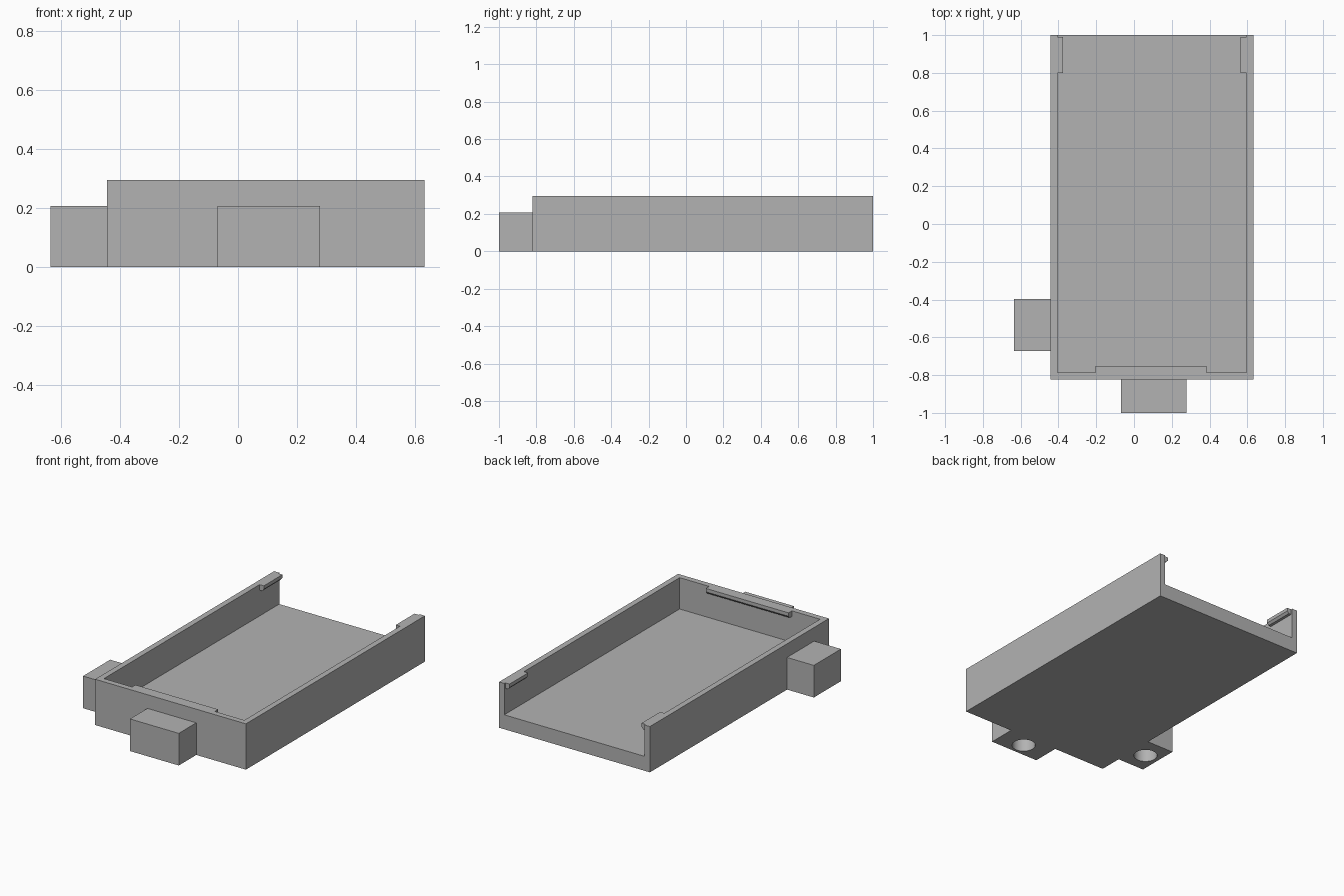
import bpy
import bmesh
import math
from mathutils import Vector

old = bpy.data.objects.get("Cube")
if old:
    bpy.data.objects.remove(old, do_unlink=True)

# Material
grey = bpy.data.materials.new("plain grey")
grey.use_nodes = True
COLOUR = (0.45, 0.45, 0.45, 1)
grey.diffuse_color = COLOUR
grey.node_tree.nodes["Principled BSDF"].inputs["Base Color"].default_value = COLOUR

# Main dimensions
LEFT, RIGHT, FRONT, BACK = 0.632, -0.443, -0.822, 1.0
HEIGHT, WALL, FLOOR = 0.295, 0.037, 0.093
PAD_HEIGHT = 0.207


def make_object(name, bm):
    bmesh.ops.recalc_face_normals(bm, faces=bm.faces)
    mesh = bpy.data.meshes.new(name)
    bm.to_mesh(mesh)
    bm.free()
    mesh.materials.append(grey)
    obj = bpy.data.objects.new(name, mesh)
    bpy.context.collection.objects.link(obj)
    return obj


def box(name, low, high):
    bm = bmesh.new()
    bmesh.ops.create_cube(bm, size=1)
    low, high = Vector(low), Vector(high)
    for v in bm.verts:
        v.co = (low + high) / 2 + v.co * (high - low)
    return make_object(name, bm)


def cut(target, cutter):
    """Subtract the cutter from the target and discard it."""
    mod = target.modifiers.new("cut", "BOOLEAN")
    mod.operation = "DIFFERENCE"
    mod.solver = "EXACT"
    mod.object = cutter
    bpy.context.view_layer.objects.active = target
    bpy.ops.object.modifier_apply(modifier=mod.name)
    bpy.data.objects.remove(cutter, do_unlink=True)


def clip(name, start, along, inward, depth):
    """Lip flush with the rim, chamfered underneath."""
    start, along, inward = Vector(start), Vector(along), Vector(inward)
    profile = [(0, 0), (depth, 0), (depth, -0.022), (depth - 0.012, -0.036), (0, -0.036)]
    bm = bmesh.new()
    face = bm.faces.new([bm.verts.new(start + inward * d + Vector((0, 0, z))) for d, z in profile])
    new = bmesh.ops.extrude_face_region(bm, geom=[face])["geom"]
    bmesh.ops.translate(bm, vec=along, verts=[g for g in new if isinstance(g, bmesh.types.BMVert)])
    return make_object(name, bm)


def mounting_block(name, low, high):
    """Block with a blind round hole in its underside."""
    block = box(name, low, high)
    bm = bmesh.new()
    bmesh.ops.create_cone(bm, cap_ends=True, segments=48, radius1=0.07, radius2=0.07, depth=0.3)
    centre = (Vector(low) + Vector(high)) / 2
    centre.z = 0
    bmesh.ops.translate(bm, vec=centre, verts=bm.verts)
    cut(block, make_object("hole_cutter", bm))
    bpy.ops.object.select_all(action="DESELECT")
    block.select_set(True)
    bpy.context.view_layer.objects.active = block
    bpy.ops.object.shade_smooth_by_angle(angle=math.radians(30))


# Tray, open at the top and the back
tray = box("tray", (RIGHT, FRONT, 0), (LEFT, BACK, HEIGHT))
cut(tray, box("cavity_cutter", (RIGHT + WALL, FRONT + WALL, FLOOR), (LEFT - WALL, BACK + 1, HEIGHT + 1)))

# Retaining clips
clip("right_clip", (RIGHT + WALL, 0.8, HEIGHT), (0, 0.19, 0), (1, 0, 0), 0.03)
clip("left_clip", (LEFT - WALL, 0.8, HEIGHT), (0, 0.19, 0), (-1, 0, 0), 0.03)
clip("front_clip", (-0.205, FRONT + WALL, HEIGHT), (0.59, 0, 0), (0, 1, 0), 0.034)

# Mounting blocks
mounting_block("front_mounting_block", (-0.07, -1, 0), (0.278, FRONT, PAD_HEIGHT))
mounting_block("side_mounting_block", (-0.634, -0.672, 0), (RIGHT, -0.396, PAD_HEIGHT))
